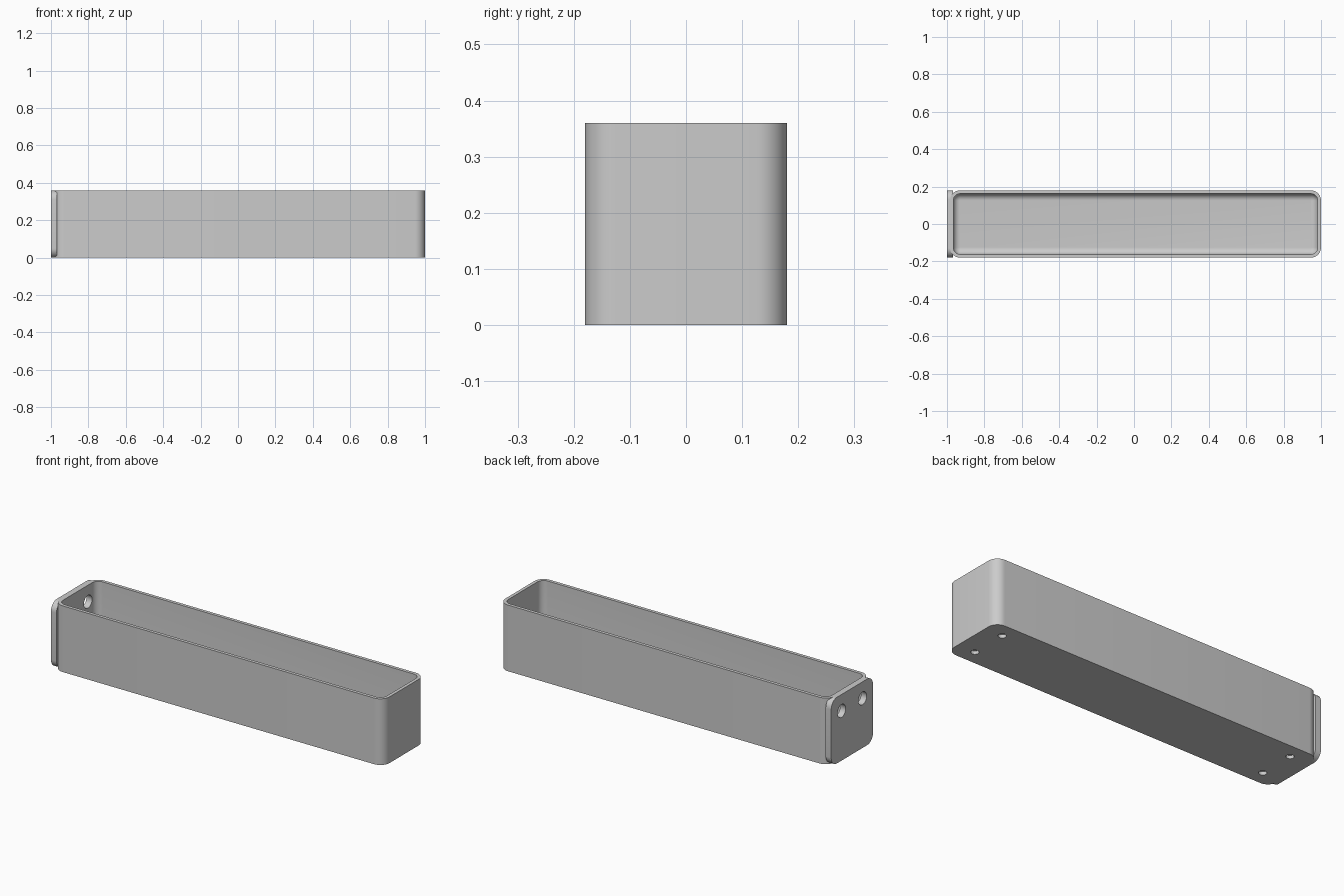
import bpy
import bmesh
from math import cos, sin, pi, radians
from mathutils import Matrix

cube = bpy.data.objects.get("Cube")
if cube:
    bpy.data.objects.remove(cube, do_unlink=True)

grey = bpy.data.materials.new("plain grey")
grey.use_nodes = True
color = (0.6, 0.6, 0.6, 1)
grey.diffuse_color = color
grey.node_tree.nodes["Principled BSDF"].inputs["Base Color"].default_value = color

HEIGHT, HALF, LEFT, RIGHT = 0.36, 0.18, -0.984, 1.0
WALL, FLOOR, CORNER, FILLET = 0.018, 0.03, 0.055, 0.036


def rounded_rect(x0, x1, y0, y1, r, steps=10):
    """Counter-clockwise outline of a rectangle with round corners."""
    centres = [(x1 - r, y1 - r), (x0 + r, y1 - r), (x0 + r, y0 + r), (x1 - r, y0 + r)]
    points = []
    for q, (cx, cy) in enumerate(centres):
        for i in range(steps + 1):
            a = (q + i / steps) * pi / 2
            points.append((cx + r * cos(a), cy + r * sin(a)))
    return points


def loft(name, rings):
    """Join equal outlines, given as (points, z), and cap both ends."""
    bm = bmesh.new()
    loops = [[bm.verts.new((x, y, z)) for x, y in pts] for pts, z in rings]
    for a, b in zip(loops, loops[1:]):
        for i in range(len(a)):
            j = (i + 1) % len(a)
            bm.faces.new((a[i], a[j], b[j], b[i]))
    bm.faces.new(loops[0][::-1])
    bm.faces.new(loops[-1])
    bmesh.ops.recalc_face_normals(bm, faces=bm.faces)
    return finish(name, bm)


def finish(name, bm):
    mesh = bpy.data.meshes.new(name)
    bm.to_mesh(mesh)
    bm.free()
    mesh.materials.append(grey)
    obj = bpy.data.objects.new(name, mesh)
    bpy.context.collection.objects.link(obj)
    return obj


def combine(target, tool, operation):
    """Apply a boolean and discard its tool."""
    tool.hide_render = True
    mod = target.modifiers.new("shape", 'BOOLEAN')
    mod.operation, mod.object, mod.solver = operation, tool, 'EXACT'
    bpy.context.view_layer.objects.active = target
    bpy.ops.object.modifier_apply(modifier=mod.name)
    bpy.data.objects.remove(tool, do_unlink=True)


def drill(target, centre, radius, depth, along_x=False):
    bm = bmesh.new()
    turn = Matrix.Rotation(pi / 2, 4, 'Y') if along_x else Matrix.Identity(4)
    bmesh.ops.create_cone(bm, cap_ends=True, segments=32, radius1=radius,
                          radius2=radius, depth=depth,
                          matrix=Matrix.Translation(centre) @ turn)
    combine(target, finish("hole_cutter", bm), 'DIFFERENCE')


def inset_outline(d):
    return rounded_rect(LEFT + d, RIGHT - d, -HALF + d, HALF - d, CORNER - d)


# Open tray: outer wall, rim, inner wall and rounded floor edge
rings = [(inset_outline(0), 0), (inset_outline(0), HEIGHT), (inset_outline(WALL), HEIGHT)]
for i in range(9):
    a = i / 8 * pi / 2
    rings.append((inset_outline(WALL + FILLET * (1 - cos(a))),
                  FLOOR + FILLET * (1 - sin(a))))
tray = loft("tray", rings)

# Mounting plate on the end wall, with its outline in the YZ plane
outline = rounded_rect(-HALF, HALF, 0, HEIGHT, 0.05)
plate = loft("mounting_plate", [(outline, -1.0), (outline, -0.967)])
axes = Matrix(((0, 0, 1, 0), (1, 0, 0, 0), (0, 1, 0, 0), (0, 0, 0, 1)))
plate.data.transform(axes)
combine(tray, plate, 'UNION')

# Screw holes through the plate, shallow sockets under the floor
for side in (-1, 1):
    drill(tray, (-0.98, side * 0.09, 0.27), 0.035, 0.12, along_x=True)
    for x in (-0.876, 0.895):
        drill(tray, (x, side * 0.1, 0), 0.02, 0.036)

bpy.ops.object.select_all(action='DESELECT')
tray.select_set(True)
bpy.context.view_layer.objects.active = tray
bpy.ops.object.shade_smooth_by_angle(angle=radians(30))
